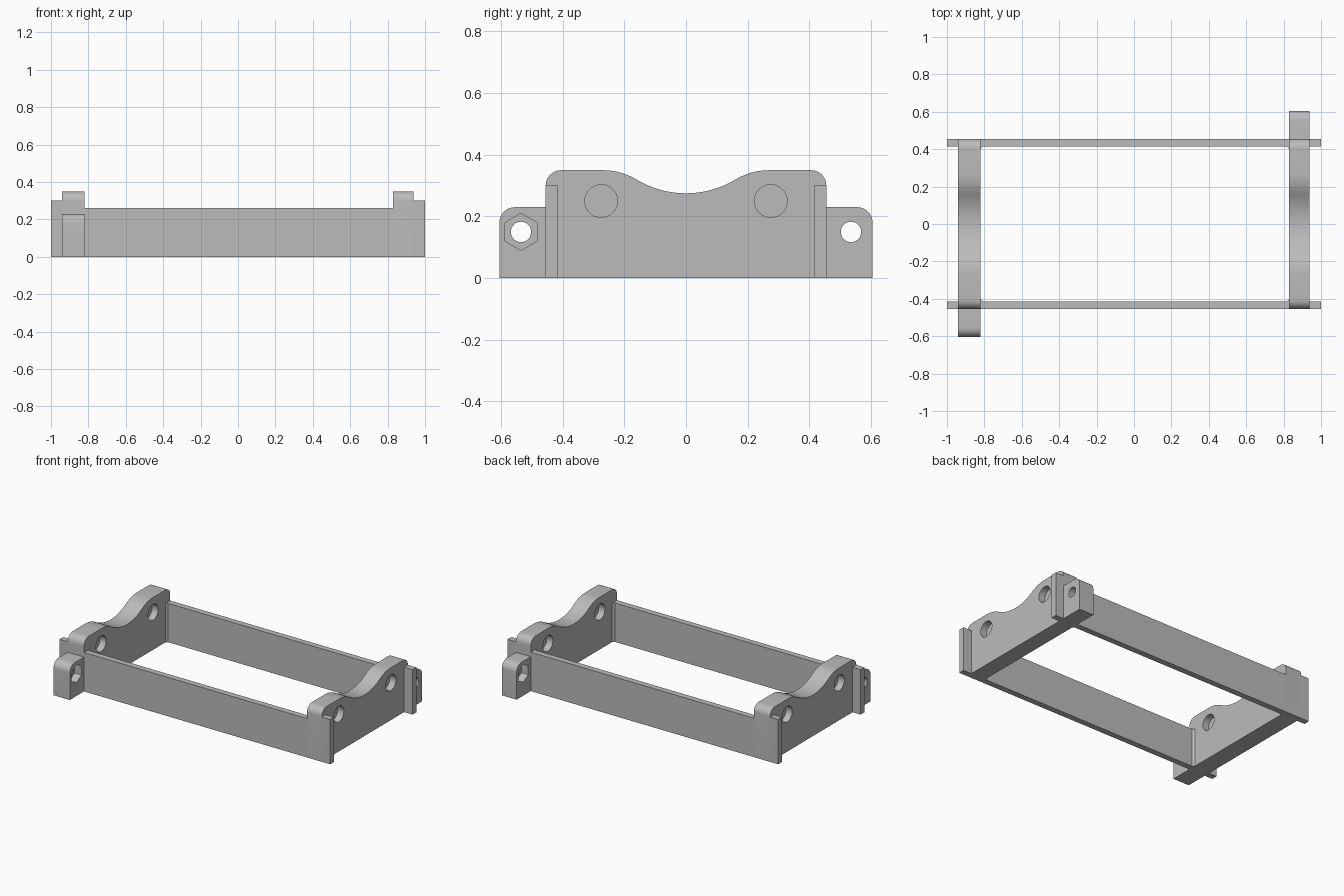
import bpy, bmesh, math
from mathutils import Matrix

cube = bpy.data.objects.get("Cube")
if cube:
    bpy.data.objects.remove(cube, do_unlink=True)

grey = bpy.data.materials.new("plain grey")
grey.use_nodes = True
grey.diffuse_color = (0.5, 0.5, 0.5, 1)
grey.node_tree.nodes["Principled BSDF"].inputs["Base Color"].default_value = (0.5, 0.5, 0.5, 1)

RAIL_OUT, RAIL_IN = 0.455, 0.415


def prism(name, points, lo, hi, axis):
    """Extrude a flat outline from lo to hi along x or z."""
    bm = bmesh.new()
    place = (lambda p: (lo, *p)) if axis == "x" else (lambda p: (*p, lo))
    face = bm.faces.new([bm.verts.new(place(p)) for p in points])
    side = bmesh.ops.extrude_face_region(bm, geom=[face])["geom"]
    d = hi - lo
    bmesh.ops.translate(bm, verts=[v for v in side if isinstance(v, bmesh.types.BMVert)],
                        vec=(d, 0, 0) if axis == "x" else (0, 0, d))
    bmesh.ops.recalc_face_normals(bm, faces=bm.faces)
    mesh = bpy.data.meshes.new(name)
    bm.to_mesh(mesh)
    bm.free()
    mesh.materials.append(grey)
    obj = bpy.data.objects.new(name, mesh)
    bpy.context.collection.objects.link(obj)
    return obj


def box(name, x0, x1, y0, y1, z1):
    return prism(name, [(x0, y0), (x1, y0), (x1, y1), (x0, y1)], 0, z1, "z")


def arc(cy, cz, r, a0, a1, n=10):
    angles = [math.radians(a0 + (a1 - a0) * i / n) for i in range(n + 1)]
    return [(cy + r * math.cos(a), cz + r * math.sin(a)) for a in angles]


def cradle_height(y, top=0.35, dip=0.275, half=0.27, turn=0.16):
    """Two tangent arcs: a valley that flows into the flat top."""
    rise = (top - dip) * turn / half
    r = (turn ** 2 + rise ** 2) / (2 * rise)
    y = abs(y)
    if y <= turn:
        return dip + r - math.sqrt(r * r - y * y)
    r *= (half - turn) / turn
    return top - r + math.sqrt(r * r - (half - y) ** 2)


def cutter(x0, x1, y, z, r, sides):
    pts = arc(y, z, r, 90, 450, sides)[:-1]
    obj = prism("hole_cutter", pts, x0, x1, "x")
    obj.hide_render = True
    return obj


def cut(target, tool):
    mod = target.modifiers.new("cut", "BOOLEAN")
    mod.operation, mod.solver, mod.object = "DIFFERENCE", "EXACT", tool
    bpy.context.view_layer.objects.active = target
    bpy.ops.object.modifier_apply(modifier=mod.name)
    bpy.data.objects.remove(tool, do_unlink=True)


def end_plate(name, sign, inner, outer):
    """Cradle plate with a screw tab; built for the +x end, turned for the other."""
    # outline: tab, rounded shoulder, cradle valley, rounded shoulder
    n = 36
    valley = [(y, cradle_height(y)) for y in (0.27 - 0.54 * i / n for i in range(n + 1))]
    outline = ([(-RAIL_OUT, 0), (0.605, 0)] + arc(0.555, 0.18, 0.05, 0, 90)
               + [(RAIL_OUT, 0.23)] + arc(0.405, 0.30, 0.05, 0, 90)
               + valley + arc(-0.405, 0.30, 0.05, 90, 180))
    plate = prism(name, outline, inner, outer, "x")
    # blind round pockets on both faces
    depth = 0.045
    for y in (-0.275, 0.275):
        cut(plate, cutter(inner - 0.1, inner + depth, y, 0.25, 0.053, 40))
        cut(plate, cutter(outer - depth, outer + 0.1, y, 0.25, 0.053, 40))
    # screw hole and hexagonal nut recess
    cut(plate, cutter(inner - 0.1, outer + 0.1, 0.535, 0.15, 0.033, 32))
    cut(plate, cutter(inner - 0.1, inner + 0.05, 0.535, 0.15, 0.06, 6))
    if sign < 0:
        plate.data.transform(Matrix.Rotation(math.pi, 4, "Z"))
    bpy.ops.object.select_all(action="DESELECT")
    plate.select_set(True)
    bpy.context.view_layer.objects.active = plate
    bpy.ops.object.shade_smooth_by_angle(angle=math.radians(30))


ends = {"left": (1, 0.829, 0.938), "right": (-1, 0.82, 0.941)}
for side, (sign, inner, outer) in ends.items():
    end_plate(side + "_end_plate", sign, inner, outer)

# long rails, their taller end stubs and the small inner corner fillets
for where, s in (("front", -1), ("back", 1)):
    y0, y1 = sorted((s * RAIL_IN, s * RAIL_OUT))
    box(where + "_rail", -ends["right"][1], ends["left"][1], y0, y1, 0.26)
    for side, (sign, inner, outer) in ends.items():
        x0, x1 = sorted((sign * outer, sign))
        box(f"{where}_{side}_stub", x0, x1, y0, y1, 0.30)
        x, y, f = sign * inner, s * RAIL_IN, 0.012
        prism(f"{where}_{side}_fillet",
              [(x, y), (x - sign * f, y), (x, y - s * f)], 0, 0.26, "z")
